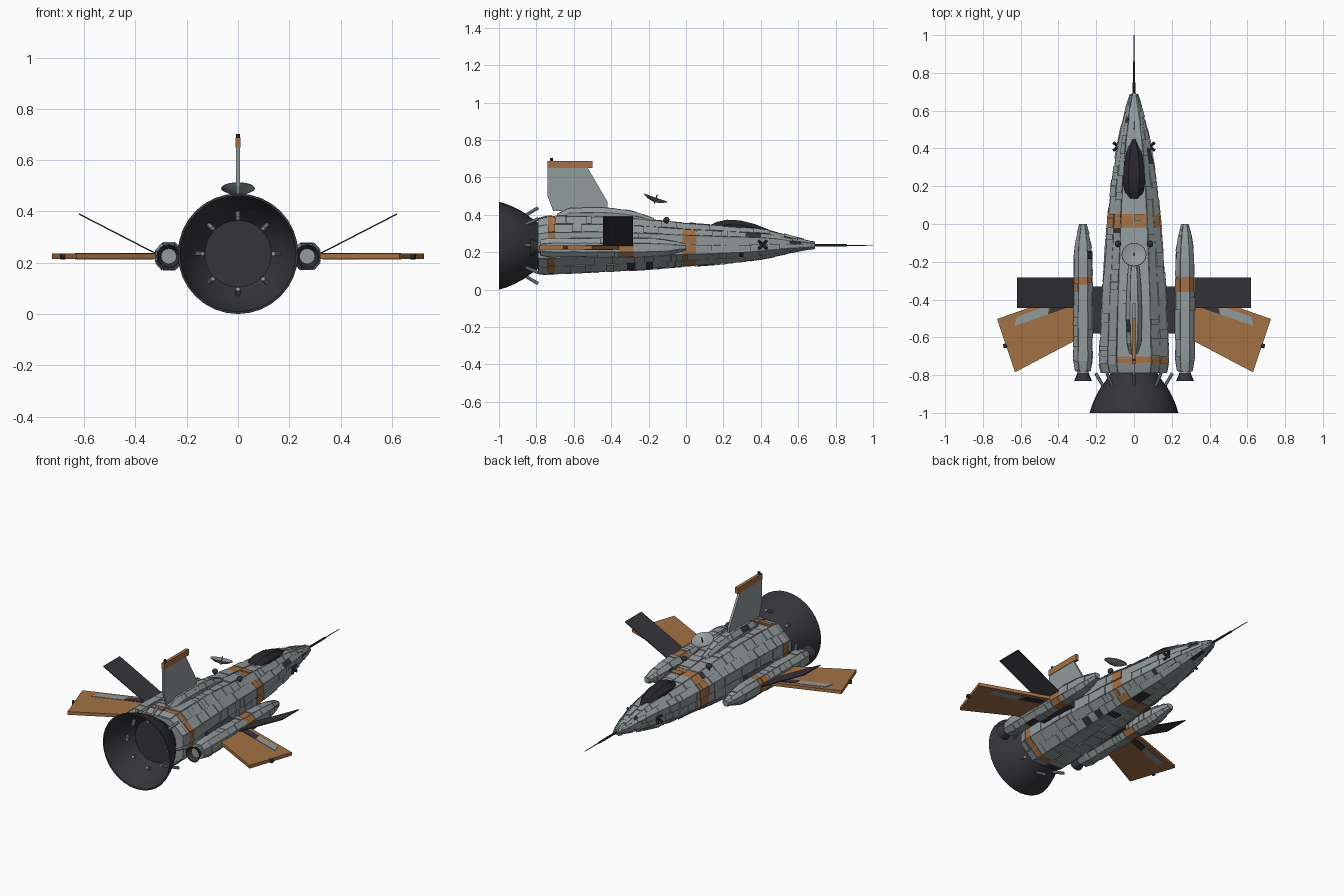
import bpy, bmesh, math, random
from mathutils import Vector, Matrix

random.seed(7)
if "Cube" in bpy.data.objects:
    bpy.data.objects.remove(bpy.data.objects["Cube"], do_unlink=True)


def material(name, rgb):
    m = bpy.data.materials.new(name)
    m.use_nodes = True
    m.diffuse_color = (*rgb, 1)
    m.node_tree.nodes["Principled BSDF"].inputs["Base Color"].default_value = (*rgb, 1)
    return m


GREY = material("hull grey", (0.29, 0.325, 0.335))
ORANGE = material("marking orange", (0.37, 0.165, 0.06))
DARK = material("dark metal", (0.036, 0.034, 0.042))
GLASS = material("canopy glass", (0.022, 0.02, 0.027))
PALETTE = [GREY, ORANGE, DARK]


def finish(name, bm, mats, smooth=False):
    bmesh.ops.recalc_face_normals(bm, faces=bm.faces)
    me = bpy.data.meshes.new(name)
    bm.to_mesh(me)
    bm.free()
    for m in mats:
        me.materials.append(m)
    ob = bpy.data.objects.new(name, me)
    bpy.context.collection.objects.link(ob)
    if smooth:
        bpy.ops.object.select_all(action='DESELECT')
        ob.select_set(True)
        bpy.context.view_layer.objects.active = ob
        bpy.ops.object.shade_smooth_by_angle(angle=math.radians(35))
    return ob


def loft(name, rings, mat, smooth=False):
    """Skin a list of point rings and cap both ends."""
    bm = bmesh.new()
    rows = [[bm.verts.new(p) for p in ring] for ring in rings]
    n = len(rows[0])
    for a, b in zip(rows, rows[1:]):
        for i in range(n):
            j = (i + 1) % n
            bm.faces.new((a[i], a[j], b[j], b[i]))
    bm.faces.new(rows[0])
    bm.faces.new(rows[-1])
    return finish(name, bm, [mat], smooth)


def lathe(name, profile, mat, start=(0, 0, 0), axis=(0, 1, 0), n=24, smooth=True):
    """Turn (radius, distance) pairs around an axis."""
    turn = Vector((0, 0, 1)).rotation_difference(Vector(axis)).to_matrix()
    rings = []
    for r, d in profile:
        rings.append([Vector(start) + turn @ Vector((r * math.cos(a), r * math.sin(a), d))
                      for a in (math.tau * i / n for i in range(n))])
    return loft(name, rings, mat, smooth)


def rod(name, a, b, r, mat, n=8):
    d = Vector(b) - Vector(a)
    return lathe(name, [(r, 0), (r, d.length)], mat, a, d, n)


def slab(name, corners, thickness, mat):
    """Flat polygon thickened evenly along a vector."""
    half = Vector(thickness) / 2
    return loft(name, [[Vector(c) - half for c in corners],
                       [Vector(c) + half for c in corners]], mat)


# Octagonal sections, each station is (y, half width, top, bottom)
OCT = [(.5, 1), (1, .45), (1, -.45), (.5, -1), (-.5, -1), (-1, -.45), (-1, .45), (-.5, 1)]


def skin_point(stations, y, t, off=0, cx=0):
    for a, b in zip(stations, stations[1:]):
        if y <= b[0]:
            break
    f = (y - a[0]) / (b[0] - a[0])
    w, top, low = (p + (q - p) * f for p, q in zip(a[1:], b[1:]))
    k = int(t) % 8
    u = Vector(OCT[k]).lerp(Vector(OCT[(k + 1) % 8]), t - int(t))
    d = Vector((u.x * w, 0, u.y * (top - low) / 2))
    return Vector((cx, y, (top + low) / 2)) + d + d.normalized() * off


def plated_hull(name, stations, bands, cx=0, split=2, height=.009, length=(.025, .1)):
    """Octagonal body covered with staggered raised plates."""
    loft(name, [[skin_point(stations, s[0], t, 0, cx) for t in range(8)] for s in stations], GREY)
    bm = bmesh.new()
    end = stations[-1][0]
    stops = sorted([v for b in bands for v in b] + [end])
    for k in range(8 * split):
        y = stations[0][0]
        while y < end - .004:
            y2 = min(y + random.uniform(*length), next(s for s in stops if s > y + 1e-4))
            mid = (y + y2) / 2
            in_band = any(a < mid < b for a, b in bands)
            gap, h = .0012, random.uniform(.001, height)
            t0, t1 = k / split + .02, (k + 1) / split - .02
            box = []
            for off in (-.003, h):
                box.append([bm.verts.new(skin_point(stations, yy, t, off, cx)) for yy, t in
                            ((y + gap, t0), (y + gap, t1), (y2 - gap, t1), (y2 - gap, t0))])
            lo, hi = box
            faces = [bm.faces.new(lo), bm.faces.new(hi)]
            for i in range(4):
                j = (i + 1) % 4
                faces.append(bm.faces.new((lo[i], lo[j], hi[j], hi[i])))
            chance = random.random()
            colour = 1 if in_band and chance < .85 else 2 if chance < .025 else 0
            for f in faces:
                f.material_index = colour
            y = y2
    finish(name + "_plates", bm, PALETTE)


# Fuselage and dorsal spine
BODY = [(-.79, .168, .375, .09), (-.74, .18, .388, .085), (-.4, .168, .388, .1),
        (-.2, .152, .37, .113), (0, .138, .352, .128), (.2, .118, .336, .142),
        (.32, .1, .328, .153), (.44, .08, .314, .175), (.6, .043, .273, .208),
        (.69, .014, .25, .224)]
plated_hull("fuselage", BODY, [(-.74, -.7), (-.02, .055)])
SPINE = [(-.69, .018, .4, .34), (-.63, .038, .435, .34), (-.42, .04, .437, .34),
         (-.3, .034, .422, .34), (-.17, .018, .38, .33)]
plated_hull("dorsal_spine", SPINE, [], split=1, height=.006)

# Canopy and nose probe
CANOPY = [(.13, .034, .345, .28), (.165, .05, .362, .28), (.22, .058, .374, .28),
          (.29, .056, .37, .28), (.37, .043, .35, .28), (.45, .014, .318, .27)]
loft("canopy", [[skin_point(CANOPY, s[0], t / 2) for t in range(16)] for s in CANOPY], GLASS, True)
lathe("nose_probe", [(.007, .68), (.006, .86), (.003, .861), (.002, 1)], DARK, (0, 0, .237), n=8)

# Main engine bell with its ring of struts
lathe("engine_bell", [(.11, -.77), (.15, -.83), (.18, -.87), (.206, -.92), (.223, -.96),
                      (.235, -1), (.226, -1), (.211, -.95), (.172, -.875), (.13, -.83)],
      DARK, (0, 0, .235), n=32)
for i in range(8):
    a = math.tau * i / 8
    out = Vector((math.cos(a), 0, math.sin(a)))
    hub = Vector((0, 0, .235))
    rod("engine_strut", hub + out * .138 + Vector((0, -.9, 0)),
        hub + out * .203 + Vector((0, -.79, 0)), .009, GREY)

# Tail fin
slab("tail_fin", [(0, -.74, .65), (0, -.74, .5), (0, -.71, .42), (0, -.42, .42),
                  (0, -.42, .47), (0, -.525, .65)], (.014, 0, 0), GREY)
slab("fin_cap", [(0, -.74, .65), (0, -.5, .65), (0, -.5, .688), (0, -.74, .688)],
     (.02, 0, 0), ORANGE)
rod("fin_light", (0, -.72, .68), (0, -.72, .703), .008, DARK)

# Tilted dish aerial
tilt = Vector((0, .33, .94))
lathe("dish", [(.008, -.014), (.04, -.007), (.066, .008), (.064, .011), (.038, -.002), (.006, -.008)],
      GREY, (0, -.165, .482), tilt)
centre = Vector((0, -.165, .475))
rod("dish_feed", centre - tilt * .015, centre + tilt * .035, .003, DARK)


def lead(x):
    return -.445 - .35 * (x - .56)


NACELLE = [(-.78, .036, .262, .188), (-.72, .047, .274, .176), (-.2, .045, .272, .178),
           (-.12, .041, .267, .183), (-.05, .028, .253, .2), (0, .013, .24, .215)]

for side, s in (("left", 1), ("right", -1)):
    # Side nacelle, its nozzle and pylon
    plated_hull(side + "_nacelle", NACELLE, [(-.36, -.28)], cx=s * .27, split=1, height=.008)
    lathe(side + "_nozzle", [(.024, -.77), (.032, -.795), (.048, -.832), (.043, -.832), (.03, -.8)],
          DARK, (s * .27, 0, .225), n=16)
    rod(side + "_nozzle_core", (s * .27, -.78, .225), (s * .27, -.803, .225), .03, GREY, 16)
    slab(side + "_pylon", [(s * x, y, .225) for x, y in
                           ((.12, -.58), (.25, -.58), (.25, -.33), (.12, -.33))], (0, 0, .04), DARK)

    # Swept wing with a flap strip and a tip light
    slab(side + "_wing", [(s * x, y, .225) for x, y in
                          ((.26, lead(.26)), (.725, lead(.725)), (.63, -.785), (.26, -.59))],
         (0, 0, .02), ORANGE)
    for part, x0, x1, mat in (("flap", .455, .635, GREY), ("flap_root", .33, .455, DARK)):
        slab(f"{side}_wing_{part}", [(s * x, lead(x) - d, .225) for x, d in
                                     ((x0, .025), (x1 - .015, .025), (x1, .07), (x0, .07))],
             (0, 0, .025), mat)
    rod(side + "_wing_light", (s * .672, -.642, .225), (s * .692, -.648, .225), .012, DARK)

    # Raised dark panel
    slab(side + "_solar_panel", [(s * .29, -.445, .22), (s * .62, -.445, .39),
                                 (s * .62, -.283, .39), (s * .29, -.283, .22)],
         (0, 0, .006), DARK)

    # Nose thrusters in a cross
    for dy, dz in ((1, 1), (1, -1), (-1, 1), (-1, -1)):
        hub = Vector((s * .085, .41, .24))
        rod(side + "_nose_thruster", hub, hub + Vector((s * .022, dy * .02, dz * .02)), .008, DARK)

    # Sensor ball on a short stem
    rod(side + "_sensor_stem", (s * .085, -.105, .33), (s * .085, -.105, .37), .007, DARK)
    lathe(side + "_sensor_ball", [(.017 * math.sin(a), -.017 * math.cos(a)) for a in
                                  (math.pi * (i + .1) / 6.2 for i in range(7))],
          DARK, (s * .085, -.105, .372), n=12)
